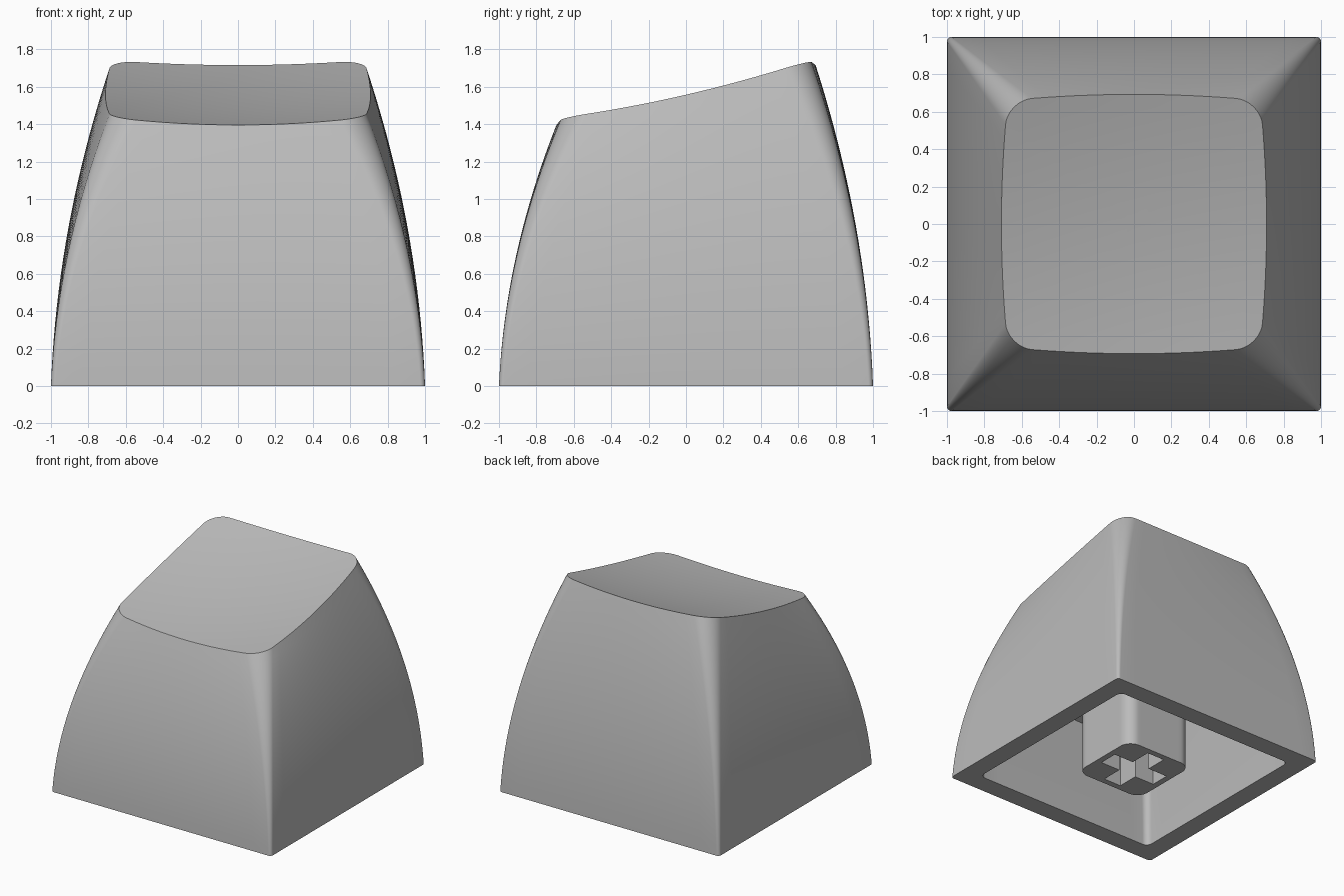
import bpy, bmesh, math

cube = bpy.data.objects.get("Cube")
if cube:
    bpy.data.objects.remove(cube, do_unlink=True)

grey = bpy.data.materials.new("grey_plastic")
grey.use_nodes = True
grey.diffuse_color = (0.5, 0.5, 0.5, 1)
grey.node_tree.nodes["Principled BSDF"].inputs["Base Color"].default_value = (0.5, 0.5, 0.5, 1)

ARC, SIDE, STEPS = 10, 14, 20


def outline(hx, hy, r, bow=0.0):
    """Rounded rectangle, counter-clockwise, with sides bowed outward."""
    corners = [(hx - r, hy - r), (r - hx, hy - r), (r - hx, r - hy), (hx - r, r - hy)]
    pts = []
    for q, (cx, cy) in enumerate(corners):
        arc = []
        for i in range(ARC + 1):
            a = math.pi / 2 * (q + i / ARC)
            arc.append((cx + r * math.cos(a), cy + r * math.sin(a)))
        pts += arc
        # straight run to the start of the next corner
        nx, ny = corners[(q + 1) % 4]
        a = math.pi / 2 * (q + 1)
        end = (nx + r * math.cos(a), ny + r * math.sin(a))
        for i in range(1, SIDE):
            k = i / SIDE
            pts.append((arc[-1][0] * (1 - k) + end[0] * k, arc[-1][1] * (1 - k) + end[1] * k))
    return [(x * (1 + bow * (1 - (y / hy) ** 2)), y * (1 + bow * (1 - (x / hx) ** 2)))
            for x, y in pts]


def dish(x, y):
    """Height of the scooped, tilted top."""
    return 1.517 + 0.231 * y + 0.08 * (x * x + y * y)


def ceiling(x, y):
    return 0.96 + 0.21 * y


def finish(name, bm):
    bmesh.ops.recalc_face_normals(bm, faces=bm.faces)
    mesh = bpy.data.meshes.new(name)
    bm.to_mesh(mesh)
    bm.free()
    mesh.materials.append(grey)
    obj = bpy.data.objects.new(name, mesh)
    bpy.context.collection.objects.link(obj)
    return obj


def activate(obj):
    bpy.ops.object.select_all(action='DESELECT')
    obj.select_set(True)
    bpy.context.view_layer.objects.active = obj


def smooth(obj):
    activate(obj)
    bpy.ops.object.shade_smooth_by_angle(angle=math.radians(30))


def wall(base, top, height, t):
    """One ring of a wall that curves inward from base to top."""
    f = 0.2 * t + 0.8 * t * t
    return [(a[0] + (b[0] - a[0]) * f, a[1] + (b[1] - a[1]) * f, height(*b) * t)
            for a, b in zip(base, top)]


def prism(name, pts, z0, z1):
    bm = bmesh.new()
    face = bm.faces.new([bm.verts.new((x, y, z0)) for x, y in pts])
    up = bmesh.ops.extrude_face_region(bm, geom=[face])["geom"]
    bmesh.ops.translate(bm, vec=(0, 0, z1 - z0),
                        verts=[v for v in up if isinstance(v, bmesh.types.BMVert)])
    return finish(name, bm)


# Shell: cavity wall, bottom rim, outer wall and scooped top as one run of rings
inner_base, inner_top = outline(0.84, 0.84, 0.05), outline(0.77, 0.77, 0.06)
outer_base, outer_top = outline(1, 1, 0.025), outline(0.675, 0.66, 0.13, 0.05)
rings = [wall(inner_base, inner_top, ceiling, 1 - i / STEPS) for i in range(STEPS + 1)]
rings += [wall(outer_base, outer_top, dish, i / STEPS) for i in range(STEPS + 1)]
for i in range(1, 10):
    s = 1 - i / 10
    rings.append([(x * s, y * s, dish(x * s, y * s)) for x, y in outer_top])

bm = bmesh.new()
loops = [[bm.verts.new(p) for p in ring] for ring in rings]
n = len(loops[0])
for a, b in zip(loops, loops[1:]):
    for i in range(n):
        j = (i + 1) % n
        bm.faces.new((a[i], a[j], b[j], b[i]))
bm.faces.new(loops[0])
centre = bm.verts.new((0, 0, dish(0, 0)))
for i in range(n):
    bm.faces.new((loops[-1][i], loops[-1][(i + 1) % n], centre))
smooth(finish("cap_shell", bm))

# Stem with a cross-shaped socket
stem = prism("stem", outline(0.31, 0.31, 0.1), 0, 1.1)
L, W = 0.26, 0.08
arm = [(L, -W), (L, W), (W, W)]
cross = []
for q in range(4):
    c, s = round(math.cos(q * math.pi / 2)), round(math.sin(q * math.pi / 2))
    cross += [(x * c - y * s, x * s + y * c) for x, y in arm]
cutter = prism("socket_cutter", cross, -0.1, 0.42)
cutter.hide_render = True
cut = stem.modifiers.new("socket", 'BOOLEAN')
cut.operation = 'DIFFERENCE'
cut.solver = 'EXACT'
cut.object = cutter
activate(stem)
bpy.ops.object.modifier_apply(modifier=cut.name)
bpy.data.objects.remove(cutter, do_unlink=True)
smooth(stem)
